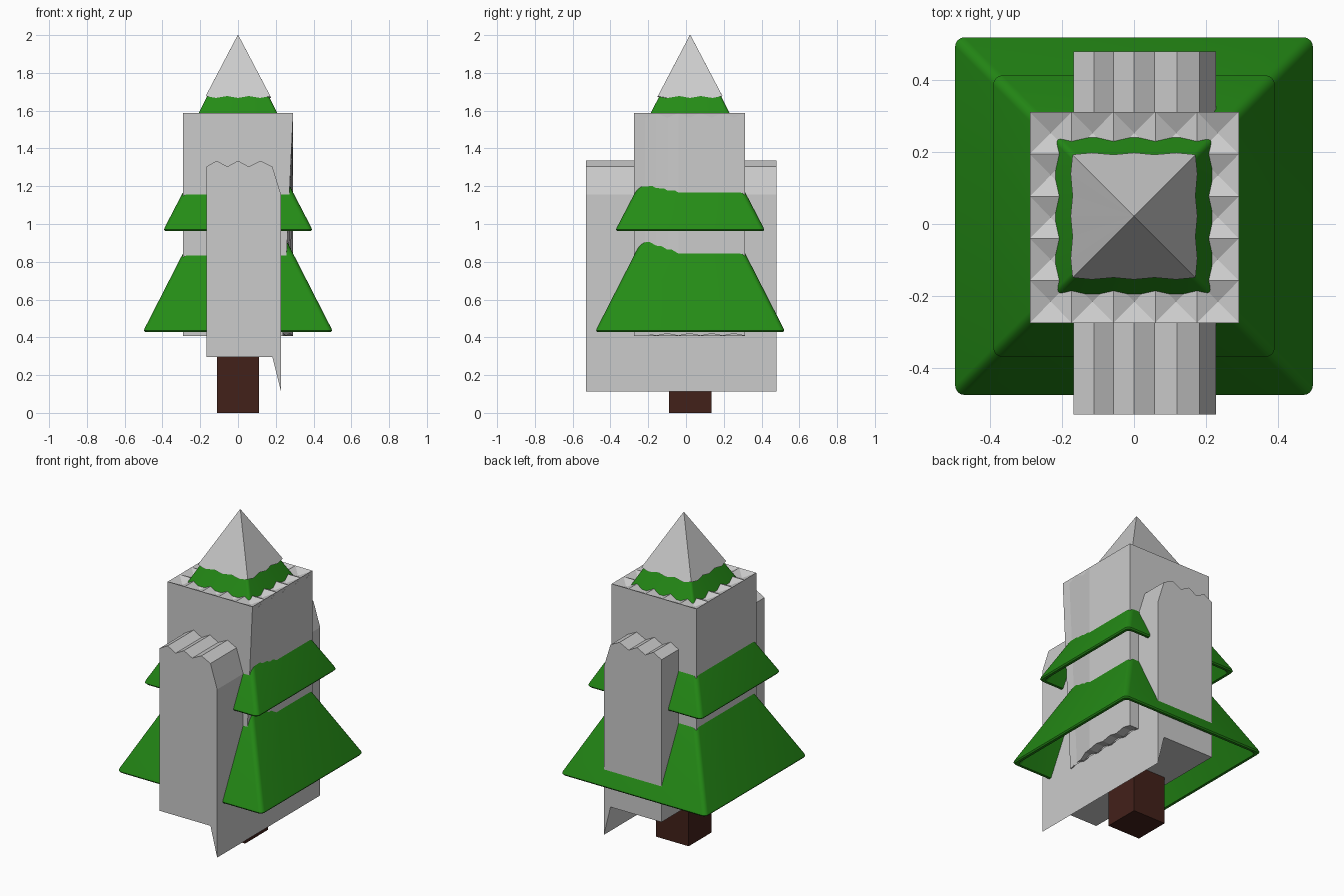
import bpy, bmesh, math

if "Cube" in bpy.data.objects:
    bpy.data.objects.remove(bpy.data.objects["Cube"])

CY = 0.022  # tree axis offset in y


def material(name, rgb):
    m = bpy.data.materials.new(name)
    m.diffuse_color = (*rgb, 1)
    m.use_nodes = True
    m.node_tree.nodes["Principled BSDF"].inputs["Base Color"].default_value = m.diffuse_color
    return m


GREEN = material("green", (0.018, 0.26, 0.008))
BROWN = material("brown", (0.055, 0.015, 0.01))


def make(name, verts, faces, mat=None, smooth=False):
    me = bpy.data.meshes.new(name)
    me.from_pydata(verts, [], faces)
    bm = bmesh.new()
    bm.from_mesh(me)
    bmesh.ops.recalc_face_normals(bm, faces=bm.faces)
    bm.to_mesh(me)
    bm.free()
    ob = bpy.data.objects.new(name, me)
    bpy.context.collection.objects.link(ob)
    if mat:
        me.materials.append(mat)
    if smooth:
        bpy.context.view_layer.objects.active = ob
        ob.select_set(True)
        bpy.ops.object.shade_smooth_by_angle(angle=math.radians(35))
        ob.select_set(False)
    return ob


def rounded_square(h, z, r):
    pts = []
    for k in range(4):
        a0 = k * math.pi / 2
        sx, sy = ((1, 1), (-1, 1), (-1, -1), (1, -1))[k]
        for i in range(5):
            a = a0 + i * math.pi / 8
            pts.append((sx * (h - r) + r * math.cos(a),
                        sy * (h - r) + r * math.sin(a) + CY, z))
    return pts


def loft(name, rings, mat=None, closed=False, smooth=True):
    n, m = len(rings[0]), len(rings)
    verts = [p for ring in rings for p in ring]
    faces = []
    for j in range(m if closed else m - 1):
        a, b = j * n, ((j + 1) % m) * n
        faces += [(a + i, a + (i + 1) % n, b + (i + 1) % n, b + i) for i in range(n)]
    if not closed:
        faces += [tuple(range(n)), tuple(range((m - 1) * n, m * n))]
    return make(name, verts, faces, mat, smooth)


def skirt(name, half, z0, z1):
    # hollow pyramid tier with a small rounded rim
    top = half - (z1 - z0) * 0.5
    prof = [(half - 0.022, z0), (half - 0.006, z0), (half, z0 + 0.008),
            (half - 0.004, z0 + 0.02), (top, z1), (top - 0.03, z1)]
    return loft(name, [rounded_square(h, z, 0.026) for h, z in prof], GREEN, closed=True)


def columns(name, profile, place):
    # prism made of columns; profile = (u, bottom, top), place maps (u, end, z, is_top)
    verts, faces = [], []
    for u, zb, zt in profile:
        for end in (0, 1):
            verts += [place(u, end, zb, False), place(u, end, zt, True)]
    for i in range(len(profile) - 1):
        a, b = 4 * i, 4 * i + 4
        faces += [(a, b, b + 1, a + 1), (a + 2, a + 3, b + 3, b + 2),
                  (a + 1, b + 1, b + 3, a + 3), (a, a + 2, b + 2, b)]
    e = 4 * (len(profile) - 1)
    faces += [(0, 1, 3, 2), (e, e + 2, e + 3, e + 1)]
    return make(name, verts, faces)


# trunk
loft("trunk", [[(x, y + CY, z) for x, y in ((-.112, -.112), (.112, -.112), (.112, .112), (-.112, .112))]
               for z in (0, 0.6)], BROWN, smooth=False)

# green branch tiers
skirt("lower_branches", 0.498, 0.428, 0.98)
skirt("middle_branches", 0.392, 0.962, 1.27)
loft("upper_branches", [rounded_square((2 - z) * 0.505, z, 0.015) for z in (1.5, 1.72)], GREEN)

# snow cap with a wavy lower edge
S, ring = 12, []
for k in range(4):
    c, s = ((1, 0), (0, 1), (-1, 0), (0, -1))[k]
    for i in range(S):
        t = -1 + 2 * i / S
        z = 1.668 + (0.009 if i % 4 == 0 else -0.001 if i % 4 == 2 else 0.004)
        h = (2.0 - z) * 0.53
        x, y = h, h * t
        ring.append((c * x - s * y, s * x + c * y + CY, z))
tip = [(x * 0.01, (y - CY) * 0.01 + CY, 2.0) for x, y, z in ring]
loft("top_cap", [ring, tip], smooth=False)

# grey tower: two crossed prisms with zigzag tops and bottoms
X0, X1, Y0, Y1 = -0.29, 0.292, -0.275, 0.312
N = 10


def zigzag(a, b):
    return [(a + (b - a) * i / N,
             0.408 + 0.012 * (i % 2), 1.562 + 0.026 * (i % 2 == 0)) for i in range(N + 1)]


def place_side(u, end, z, top):
    # the right wall leans inward near its front lower corner
    lean = 0 if top or not end else 0.055 * min(1, max(0, (-0.04 - u) / 0.18))
    return (X1 - lean if end else X0, u, z)


def place_front(u, end, z, top):
    x = u if top or u < X1 - 0.06 else X1 - 0.055
    return (x, Y1 if end else Y0, z)


columns("tower_side_ridges", zigzag(Y0, Y1), place_side)
columns("tower_front_ridges", zigzag(X0, X1), place_front)

# long slab running front to back, with a hanging lip on its right side
slab = [(-.168, .297, 1.304), (-.112, .297, 1.335), (-.057, .297, 1.304), (0, .297, 1.335),
        (.057, .297, 1.304), (.12, .297, 1.335), (.182, .297, 1.304), (.228, .112, 1.155)]
columns("long_slab", slab, lambda u, end, z, top: (u, 0.48 if end else -0.53, z))
